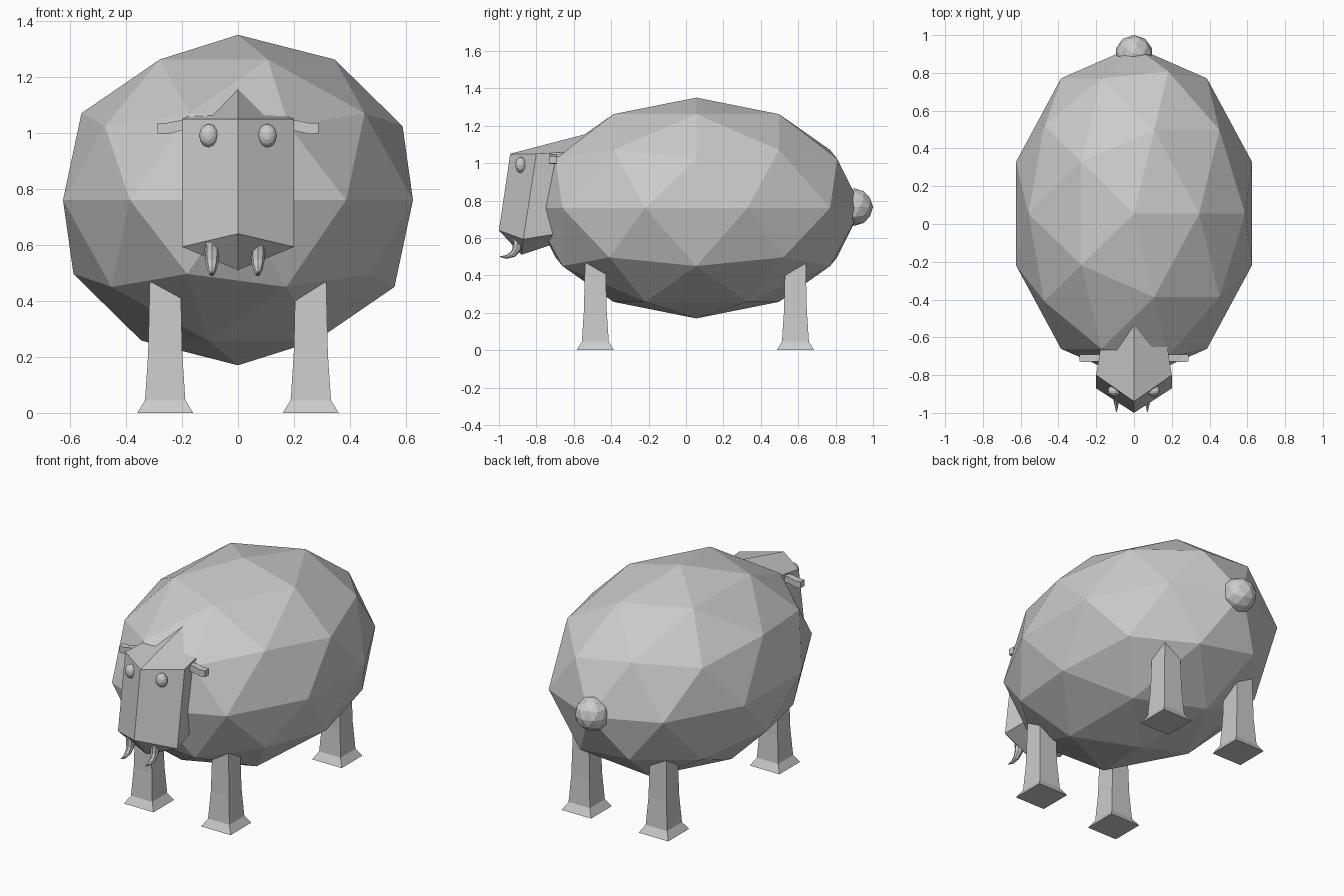
import bpy
import math
from mathutils import Matrix, Vector

cube = bpy.data.objects.get("Cube")
if cube:
    bpy.data.objects.remove(cube, do_unlink=True)

grey = bpy.data.materials.new("plain_grey")
grey.use_nodes = True
grey.diffuse_color = (0.6, 0.6, 0.6, 1)
grey.node_tree.nodes["Principled BSDF"].inputs["Base Color"].default_value = (0.6, 0.6, 0.6, 1)


def add_mesh(name, verts, faces):
    mesh = bpy.data.meshes.new(name)
    mesh.from_pydata(verts, [], faces)
    mesh.materials.append(grey)
    obj = bpy.data.objects.new(name, mesh)
    bpy.context.collection.objects.link(obj)
    return obj


def loft(name, rings):
    """Skin a list of equal-sided rings and cap both ends."""
    n = len(rings[0])
    verts = [v for ring in rings for v in ring]
    faces = [(i * n + k, i * n + (k + 1) % n, (i + 1) * n + (k + 1) % n, (i + 1) * n + k)
             for i in range(len(rings) - 1) for k in range(n)]
    faces += [tuple(reversed(range(n))), tuple(range(len(verts) - n, len(verts)))]
    return add_mesh(name, verts, faces)


def square(x, y, z, half):
    return [(x + a * half, y + b * half, z) for a, b in ((-1, -1), (1, -1), (1, 1), (-1, 1))]


def ico(name, location, scale):
    bpy.ops.mesh.primitive_ico_sphere_add(subdivisions=2, radius=1, location=location)
    obj = bpy.context.object
    obj.name = name
    obj.scale = scale
    obj.data.materials.append(grey)


# Faceted body and tail
ico("body", (0, 0.055, 0.76), (0.657, 0.885, 0.59))
ico("tail", (0, 0.9, 0.765), (0.1, 0.1, 0.1))

# Four flared legs with pyramid feet
LEG = [(0, 0.1), (0.045, 0.072), (0.21, 0.061), (0.55, 0.053)]
for end, y in (("front", -0.485), ("back", 0.585)):
    for side, x in (("left", 0.26), ("right", -0.26)):
        loft(f"{end}_{side}_leg", [square(x, y, z, half) for z, half in LEG])

# Wedge head: ridged brow, sharp muzzle edge and keeled chin
chin = [(0, -1, 0.64), (0.2, -0.87, 0.593), (0.15, -0.58, 0.64),
        (0, -0.55, 0.62), (-0.15, -0.58, 0.64), (-0.2, -0.87, 0.593)]
brow = [(0, -0.94, 1.05), (0.2, -0.8, 1.05), (0.15, -0.48, 1.07),
        (0, -0.48, 1.17), (-0.15, -0.48, 1.07), (-0.2, -0.8, 1.05)]
keel = [(0, -0.88, 0.51)]
walls = [(k, (k + 1) % 6, (k + 1) % 6 + 6, k + 6) for k in range(6)]
under = [((k + 1) % 6, k, 12) for k in range(6)]
add_mesh("head", chin + brow + keel, walls + under + [(6, 7, 8, 9), (6, 9, 10, 11)])

# Eyes and ears
for side, s in (("left", 1), ("right", -1)):
    bpy.ops.mesh.primitive_uv_sphere_add(segments=12, ring_count=8, radius=1,
                                         location=(s * 0.104, -0.883, 0.99),
                                         rotation=(math.radians(90), 0, 0))
    eye = bpy.context.object
    eye.name = f"{side}_eye"
    eye.scale = (0.035, 0.042, 0.03)
    eye.data.materials.append(grey)
    rings = []
    for x, z, half in ((0.12, 1.03, 0.02), (0.21, 1.025, 0.019), (0.255, 1.015, 0.02), (0.288, 1.017, 0.019)):
        ring = [(s * x, -0.71 + a * half, z + b * half)
                for a, b in ((-1, -1), (1, -1), (1, 1), (-1, 1))]
        rings.append(ring if s > 0 else ring[::-1])
    loft(f"{side}_ear", rings)

# Curved tusks sweeping down and forward
PATH = [(-0.905, 0.64, 0.027), (-0.9, 0.58, 0.026), (-0.905, 0.54, 0.023),
        (-0.925, 0.513, 0.017), (-0.96, 0.498, 0.01), (-0.995, 0.5, 0.002)]
for side, x in (("left", 0.071), ("right", -0.093)):
    rings = []
    for i, (y, z, r) in enumerate(PATH):
        a, b = PATH[max(i - 1, 0)], PATH[min(i + 1, len(PATH) - 1)]
        along = Vector((0, b[0] - a[0], b[1] - a[1])).normalized()
        across = along.cross(Vector((1, 0, 0)))
        rings.append([(x + r * math.cos(t), y + across.y * r * math.sin(t), z + across.z * r * math.sin(t))
                      for t in (math.tau * k / 8 for k in range(8))])
    tusk = loft(f"{side}_tusk", rings)
    tusk.data.transform(Matrix.Identity(4))

# Consistent outward normals on the hand-built parts
for obj in bpy.context.collection.objects:
    if obj.type == "MESH" and obj.data.materials and obj.data.materials[0] == grey:
        bpy.ops.object.select_all(action="DESELECT")
        obj.select_set(True)
        bpy.context.view_layer.objects.active = obj
        bpy.ops.object.mode_set(mode="EDIT")
        bpy.ops.mesh.select_all(action="SELECT")
        bpy.ops.mesh.normals_make_consistent(inside=False)
        bpy.ops.object.mode_set(mode="OBJECT")
